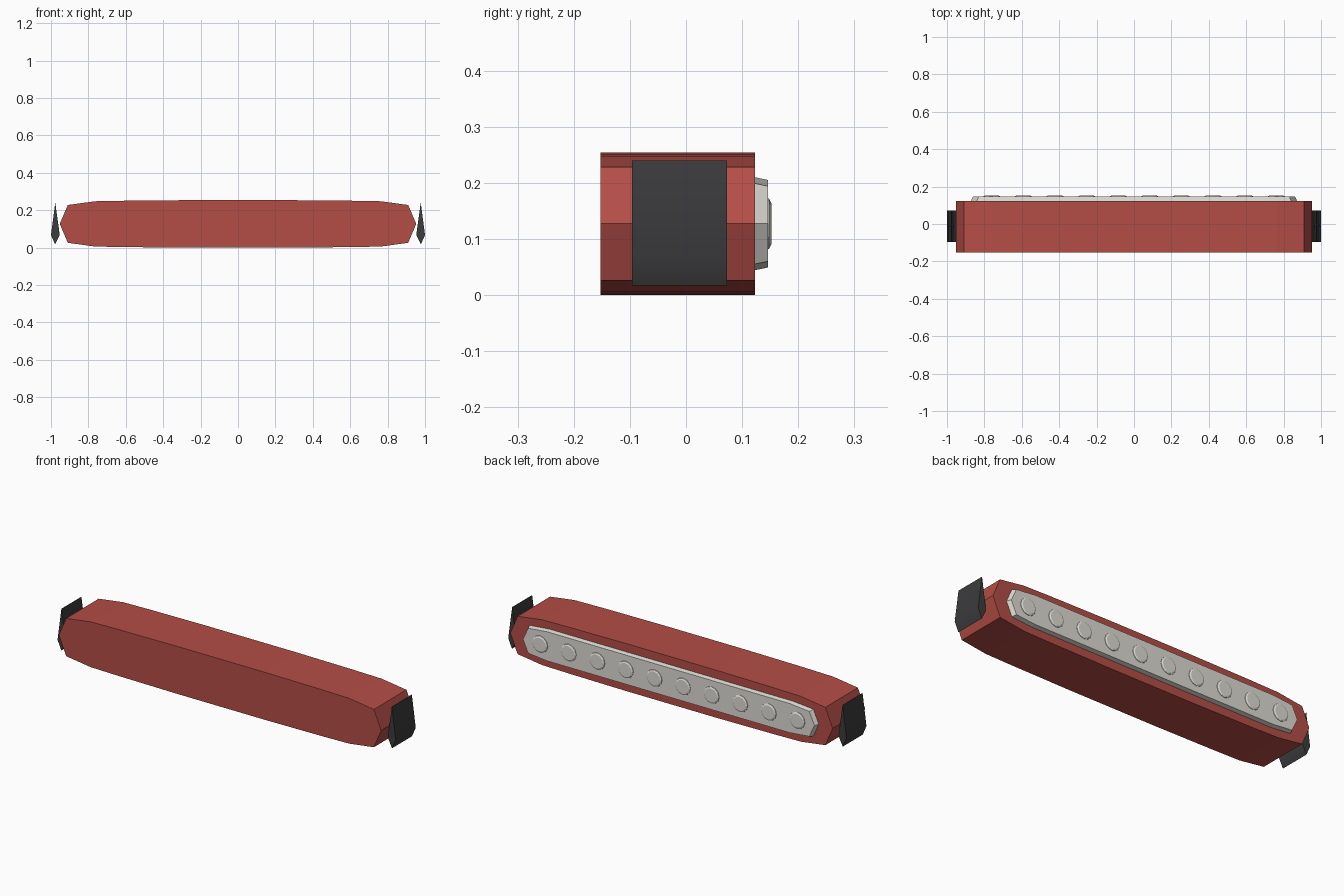
import bpy, bmesh, math

if "Cube" in bpy.data.objects:
    bpy.data.objects.remove(bpy.data.objects["Cube"])


def material(name, rgb):
    m = bpy.data.materials.new(name)
    m.diffuse_color = (*rgb, 1)
    m.use_nodes = True
    m.node_tree.nodes["Principled BSDF"].inputs["Base Color"].default_value = m.diffuse_color
    return m


RED = material("red_shell", (0.46, 0.075, 0.062))
PALE = material("pale_panel", (0.72, 0.71, 0.66))
DARK = material("dark_cap", (0.045, 0.045, 0.048))
MID = 0.127


def mirrored(quarter):
    """Full outline from one quarter (tip first), x and height from the middle."""
    right = [(x, -z) for x, z in reversed(quarter[1:])] + quarter
    return right + [(-x, -z) for x, z in right]


def loft(name, rings, mat):
    """Join matching closed (x, y, z) rings into a capped solid."""
    bm = bmesh.new()
    loops = [[bm.verts.new(p) for p in ring] for ring in rings]
    for a, b in zip(loops, loops[1:]):
        for i in range(len(a)):
            j = (i + 1) % len(a)
            bm.faces.new((a[i], a[j], b[j], b[i]))
    bm.faces.new(loops[0])
    bm.faces.new(loops[-1])
    bmesh.ops.recalc_face_normals(bm, faces=bm.faces)
    me = bpy.data.meshes.new(name)
    bm.to_mesh(me)
    bm.free()
    me.materials.append(mat)
    ob = bpy.data.objects.new(name, me)
    bpy.context.collection.objects.link(ob)
    return ob


def ring(outline, y, z0=MID):
    return [(x, y, z0 + z) for x, z in outline]


# Shell: long faceted bar with pointed ends
shell = mirrored([(0.953, 0), (0.91, 0.101), (0.765, 0.121),
                  (0.6, 0.124), (0.26, 0.127)])
loft("shell", [ring(shell, -0.152), ring(shell, 0.123)], RED)

# Raised back panel, tapering slightly outwards
base = mirrored([(0.872, 0), (0.84, 0.072), (0.72, 0.083)])
face = mirrored([(0.862, 0), (0.831, 0.067), (0.717, 0.078)])
loft("back_panel", [ring(base, 0.122), ring(face, 0.146)], PALE)

# Row of ten low studs on the panel
def circle(cx, r, sides=12):
    return [(cx + r * math.cos(2 * math.pi * i / sides),
             r * math.sin(2 * math.pi * i / sides)) for i in range(sides)]


for n in range(10):
    cx = (n - 4.5) * 0.169
    loft(f"stud_{n + 1}", [ring(circle(cx, 0.046), 0.145),
                           ring(circle(cx, 0.045), 0.148),
                           ring(circle(cx, 0.037), 0.152)], PALE)

# End caps: kite-shaped wedges
for side, s in (("left", -1), ("right", 1)):
    kite = [(s * 0.977, 0.24), (s * 1.0, 0.068),
            (s * 0.978, 0.017), (s * 0.953, 0.068)]
    cap = loft(f"{side}_end_cap", [ring(kite, -0.096, 0), ring(kite, 0.073, 0)], DARK)
    bpy.ops.object.select_all(action='DESELECT')
    cap.select_set(True)
    bpy.context.view_layer.objects.active = cap
    bpy.ops.object.shade_smooth_by_angle(angle=math.radians(40))
